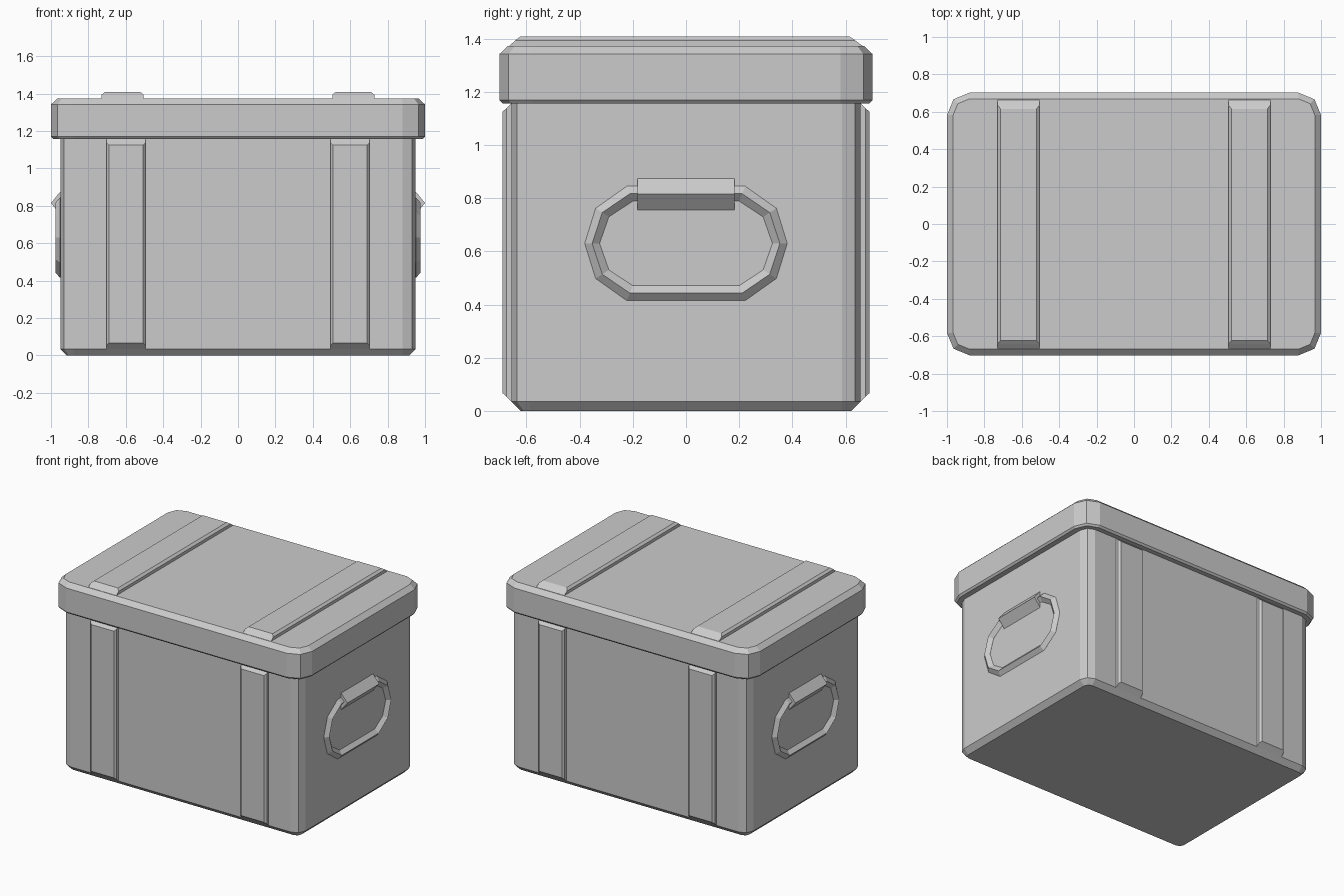
import bpy, bmesh, math

if "Cube" in bpy.data.objects:
    bpy.data.objects.remove(bpy.data.objects["Cube"])


def loft(name, rings, cap=True):
    """Skin a list of equal-length point rings; cap the ends or join last to first."""
    bm = bmesh.new()
    vr = [[bm.verts.new(p) for p in ring] for ring in rings]
    n = len(vr[0])
    pairs = list(zip(vr, vr[1:]))
    if not cap:
        pairs.append((vr[-1], vr[0]))
    for a, b in pairs:
        for i in range(n):
            j = (i + 1) % n
            bm.faces.new((a[i], a[j], b[j], b[i]))
    if cap:
        bm.faces.new(vr[0][::-1])
        bm.faces.new(vr[-1])
    bmesh.ops.recalc_face_normals(bm, faces=bm.faces)
    mesh = bpy.data.meshes.new(name)
    bm.to_mesh(mesh)
    bm.free()
    ob = bpy.data.objects.new(name, mesh)
    bpy.context.collection.objects.link(ob)
    return ob


def rounded(hx, hy, r, inset, z):
    """Rounded rectangle with two segments per corner, shrunk by inset."""
    pts = []
    for k, (sx, sy) in enumerate([(1, 1), (-1, 1), (-1, -1), (1, -1)]):
        for s in range(3):
            a = math.radians(90 * k + 45 * s)
            pts.append((sx * (hx - r) + (r - inset) * math.cos(a),
                        sy * (hy - r) + (r - inset) * math.sin(a), z))
    return pts


def rect(cx, hx, lo, hi):
    return [(cx - hx, lo), (cx + hx, lo), (cx + hx, hi), (cx - hx, hi)]


# Box body and overhanging lid
loft("box_body", [rounded(0.95, 0.656, 0.07, i, z)
                  for i, z in [(0.034, 0), (0, 0.035), (0, 1.158)]])
loft("lid", [rounded(1.0, 0.702, 0.12, i, z)
             for i, z in [(0.012, 1.157), (0, 1.17), (0, 1.342), (0.033, 1.373)]])

# Raised slats: on the front, the back and across the lid
for sx, side in [(-1, "left"), (1, "right")]:
    for sy, face in [(-1, "front"), (1, "back")]:
        loft(f"{face}_slat_{side}",
             [[(x, sy * y, z) for x, z in rect(sx * 0.599, hx, 0.034 + e, 1.158 - e)]
              for y, hx, e in [(0.655, 0.104, 0), (0.676, 0.104, 0.02), (0.69, 0.091, 0.033)]])
    loft(f"lid_slat_{side}",
         [[(x, y, z) for x, y in rect(sx * 0.617, hx, -0.667 + e, 0.667 - 1.2 * e)]
          for z, hx, e in [(1.371, 0.112, 0), (1.394, 0.112, 0.026), (1.408, 0.096, 0.043)]])

# Carrying handles: faceted ring with a diamond section, plus a thicker grip
def ring_path(quarter, x):
    a, b, c = quarter
    half = [(a, 0), (b[0], b[1]), (c[0], c[1])]
    top = half + [(-p, q) for p, q in (half[2], half[1], half[0])]
    loop = top + [(p, -q) for p, q in (top[4], top[3], top[2], top[1])]
    return [(x, y, 0.63 + z) for y, z in loop]


outer = (0.381, (0.34, 0.132), (0.223, 0.215))
middle = (0.353, (0.315, 0.116), (0.211, 0.187))
inner = (0.325, (0.29, 0.1), (0.2, 0.159))
for s, side in [(-1, "left"), (1, "right")]:
    loft(f"handle_ring_{side}",
         [ring_path(q, s * x) for q, x in
          [(outer, 0.951), (middle, 0.976), (inner, 0.951), (middle, 0.926)]], cap=False)
    loft(f"handle_grip_{side}",
         [[(s * (0.951 + dx), y, 0.815 + dz)
           for dx, dz in [(0.049, 0), (0, 0.06), (-0.049, 0), (0, -0.06)]]
          for y in (-0.182, 0.182)])
